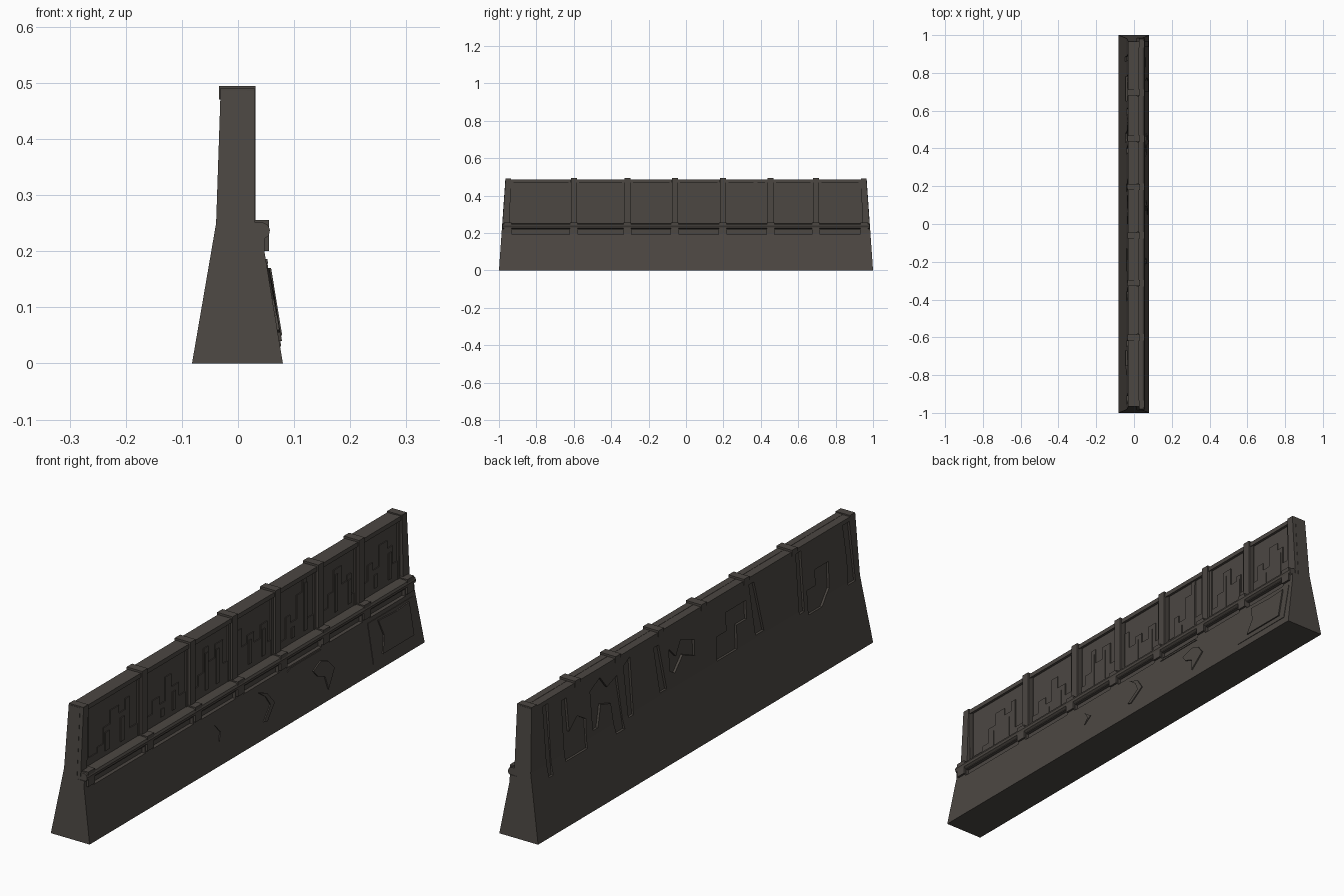
import bpy, bmesh

stone = bpy.data.materials.new("dark_warm_grey_stone")
stone.diffuse_color = (0.072, 0.063, 0.055, 1)


def end_y(z):       # the end faces lean inward
    return 1 - 0.07 * z


def front_slope(z):
    return 0.08 - 0.165 * z


def back_face(z):
    return -0.039 - (0.25 - z) * 0.172 if z < 0.25 else -0.039 + (z - 0.25) * 0.034


def loft(name, loop_pairs, hidden=False):
    """Solids made from pairs of matching loops, joined by side faces."""
    bm = bmesh.new()
    for a, b in loop_pairs:
        va = [bm.verts.new(p) for p in a]
        vb = [bm.verts.new(p) for p in b]
        bm.faces.new(va)
        bm.faces.new(vb[::-1])
        n = len(va)
        for i in range(n):
            bm.faces.new((va[i], vb[i], vb[(i + 1) % n], va[(i + 1) % n]))
    bmesh.ops.recalc_face_normals(bm, faces=bm.faces)
    me = bpy.data.meshes.new(name)
    bm.to_mesh(me)
    bm.free()
    me.materials.append(stone)
    ob = bpy.data.objects.new(name, me)
    bpy.context.collection.objects.link(ob)
    ob.hide_render = hidden
    return ob


def along_y(profile, inset=0.0):
    """x,z profile run between the leaning ends."""
    return tuple([(x, s * (end_y(z) - inset), z) for x, z in profile] for s in (-1, 1))


def plate(points, f0, f1):
    """y,z outline given depth between two x functions of z."""
    return ([(f0(z), y, z) for y, z in points], [(f1(z), y, z) for y, z in points])


def block(x0, x1, y0, y1, z0, z1):
    return plate([(y0, z0), (y1, z0), (y1, z1), (y0, z1)], lambda z: x0, lambda z: x1)


def raised(points, h):
    return plate(points, lambda z: front_slope(z) - 0.004, lambda z: front_slope(z) + h)


posts = [-0.6, -0.313, -0.06, 0.197, 0.452, 0.695]
edges = [-0.952] + posts + [0.952]
bays = [(a + 0.017, b - 0.017) for a, b in zip(edges, edges[1:])]

# Main wall
wall = loft("wall", [along_y([
    (-0.082, 0), (0.08, 0), (0.047, 0.2), (0.047, 0.225), (0.016, 0.225),
    (0.016, 0.486), (-0.031, 0.486), (-0.039, 0.25)])])

# Slots below the rail
slots = loft("slot_cutter", [block(0.034, 0.1, a + 0.005, b - 0.005, 0.192, 0.219)
                             for a, b in bays], True)

# Broken pockets in the back face
pockets = [
    [(0.90, 0.47), (0.87, 0.47), (0.86, 0.2), (0.885, 0.2)],
    [(0.79, 0.45), (0.76, 0.45), (0.75, 0.32), (0.70, 0.36), (0.65, 0.33), (0.65, 0.22), (0.78, 0.22)],
    [(0.62, 0.42), (0.56, 0.45), (0.52, 0.40), (0.46, 0.42), (0.43, 0.21), (0.48, 0.21),
     (0.50, 0.33), (0.56, 0.35), (0.58, 0.27), (0.61, 0.27)],
    [(0.42, 0.44), (0.38, 0.46), (0.37, 0.24), (0.40, 0.24)],
    [(0.24, 0.44), (0.21, 0.44), (0.17, 0.26), (0.21, 0.26)],
    [(0.15, 0.40), (0.11, 0.36), (0.08, 0.41), (0.0, 0.38), (0.0, 0.32), (0.07, 0.35), (0.12, 0.30), (0.15, 0.32)],
    [(-0.13, 0.25), (-0.13, 0.34), (-0.19, 0.34), (-0.19, 0.41), (-0.31, 0.41),
     (-0.31, 0.34), (-0.25, 0.34), (-0.25, 0.25)],
    [(-0.33, 0.46), (-0.36, 0.46), (-0.41, 0.26), (-0.36, 0.26)],
    [(-0.61, 0.47), (-0.64, 0.47), (-0.65, 0.24), (-0.62, 0.24)],
    [(-0.67, 0.22), (-0.67, 0.31), (-0.72, 0.31), (-0.72, 0.37), (-0.80, 0.37), (-0.80, 0.27), (-0.75, 0.22)],
    [(-0.89, 0.47), (-0.93, 0.47), (-0.955, 0.24), (-0.91, 0.24), (-0.91, 0.33)],
]
cuts = loft("pocket_cutter", [plate(p, lambda z: back_face(z) - 0.03,
                                    lambda z: back_face(z) + 0.009) for p in pockets], True)
for cutter in (slots, cuts):
    m = wall.modifiers.new(cutter.name, 'BOOLEAN')
    m.operation = 'DIFFERENCE'
    m.solver = 'EXACT'
    m.object = cutter

# Posts, their caps and the clamps gripping the rail
loft("posts", [block(0.0, 0.031, y - 0.016, y + 0.016, 0.22, 0.488) for y in posts])
loft("post_caps", [block(-0.034, 0.031, y - 0.016, y + 0.016, 0.47, 0.494) for y in posts])
loft("rail_clamps", [block(0.02, 0.055, y - 0.02, y + 0.02, 0.2, 0.256) for y in edges])
loft("end_posts", [plate([(s * 0.945, 0.22), (s * (end_y(0.22) - 0.001), 0.22),
                          (s * (end_y(0.49) - 0.001), 0.49), (s * 0.935, 0.49)],
                         lambda z: 0.0, lambda z: 0.03) for s in (-1, 1)])
loft("end_caps", [block(-0.031, 0.029, s * 0.965 - 0.03 * (s > 0), s * 0.965 + 0.03 * (s < 0), 0.472, 0.491)
                  for s in (-1, 1)])

# Rounded rail, top beam and panel side frames
loft("rail", [along_y([(0.02, 0.225), (0.047, 0.222), (0.055, 0.228), (0.057, 0.238),
                       (0.053, 0.247), (0.045, 0.251), (0.02, 0.252)], 0.002)])
loft("top_beam", [block(0.0, 0.026, a, b, 0.47, 0.487) for a, b in bays])
loft("panel_frames", [block(0.0, 0.022, y - 0.006, y + 0.006, 0.245, 0.475)
                      for a, b in bays for y in (a + 0.006, b - 0.006)])

# Stepped skyline relief: (fraction across the bay, height) for each bay
skylines = [
    [(0.02, .28), (.22, .30), (.33, .36), (.46, .41), (.62, .38), (.74, .42), (.82, .30)],
    [(.04, .30), (.18, .35), (.34, .32), (.48, .41), (.62, .36), (.8, .31)],
    [(.03, .30), (.15, .34), (.3, .43), (.42, .37), (.6, .42), (.82, .33)],
    [(.04, .42), (.16, .35), (.32, .38), (.5, .34), (.68, .39), (.86, .31)],
    [(.03, .28), (.2, .36), (.32, .33), (.5, .42), (.66, .47), (.76, .31)],
    [(.03, .30), (.2, .35), (.36, .43), (.58, .36), (.74, .38), (.86, .30)],
    [(.03, .31), (.16, .37), (.3, .34), (.46, .42), (.68, .39), (.82, .32)],
]
reliefs, windows = [], []
for (a, b), steps in zip(bays, skylines):
    w = b - a
    outline = [(a + 0.02 * w, 0.245)]
    stops = [f for f, _ in steps[1:]] + [0.97]
    for (f, z), g in zip(steps, stops):
        outline += [(a + f * w, z), (a + g * w, z)]
    outline.append((a + 0.97 * w, 0.245))
    outline[0] = (outline[1][0], 0.245)
    reliefs.append(plate(outline, lambda z: 0.01, lambda z: 0.0195))
    # slim tower fronts standing proud of the skyline
    for k in (2, 4):
        f, z = steps[k]
        windows.append(block(0.015, 0.0225, a + (f + 0.02) * w, a + (f + 0.1) * w, 0.27, z - 0.02))
loft("skyline_relief", reliefs)
loft("tower_relief", windows)

# Framed plaque on the lower slope
y0, y1, z0, z1 = 0.70, 0.97, 0.03, 0.178
loft("plaque", [raised([(y0, z0), (y1, z0), (y1, z1), (y0, z1)], 0.002)])
loft("plaque_inner", [raised([(0.755, 0.05), (0.94, 0.05), (0.94, 0.17), (0.86, 0.165),
                              (0.755, 0.17), (0.775, 0.11)], 0.007)])

# Chipped chevrons on the lower slope
loft("chevrons", [
    raised([(-0.22, 0.145), (-0.18, 0.115), (-0.21, 0.085), (-0.197, 0.115)], 0.003),
    raised([(0.04, 0.17), (0.09, 0.15), (0.125, 0.105), (0.07, 0.055), (0.05, 0.06), (0.1, 0.105), (0.08, 0.14)], 0.004),
    raised([(0.36, 0.13), (0.41, 0.15), (0.45, 0.135), (0.48, 0.1), (0.43, 0.04), (0.42, 0.09), (0.38, 0.105)], 0.005),
    raised([(0.22, 0.178), (0.43, 0.178), (0.42, 0.186), (0.24, 0.186)], 0.003),
])
